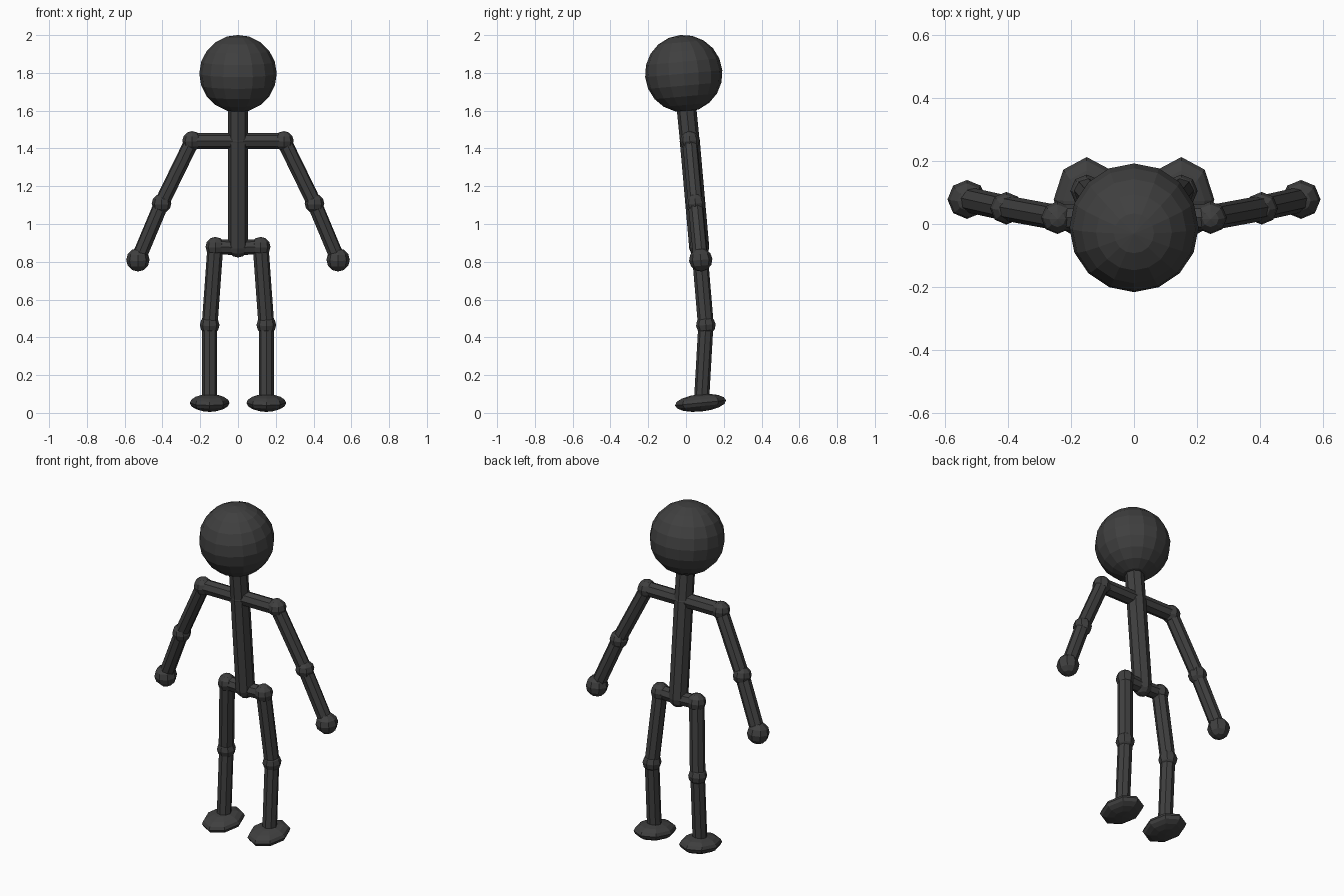
import bpy
from mathutils import Vector

cube = bpy.data.objects.get("Cube")
if cube:
    bpy.data.objects.remove(cube, do_unlink=True)

charcoal = bpy.data.materials.new("charcoal")
charcoal.use_nodes = True
COLOR = (0.05, 0.05, 0.05, 1)
charcoal.diffuse_color = COLOR
charcoal.node_tree.nodes["Principled BSDF"].inputs["Base Color"].default_value = COLOR

LEAN = 0.09  # the whole figure tips slightly forward


def finish(name):
    obj = bpy.context.object
    obj.name = name
    obj.data.materials.append(charcoal)
    return obj


def ball(name, centre, radius, segments=8, rings=6, scale=(1, 1, 1), tilt=LEAN):
    bpy.ops.mesh.primitive_uv_sphere_add(segments=segments, ring_count=rings,
                                         radius=radius, location=centre,
                                         rotation=(tilt, 0, 0))
    obj = finish(name)
    obj.scale = scale
    return obj


def rod(name, start, end, radius, sides=8):
    a, b = Vector(start), Vector(end)
    bpy.ops.mesh.primitive_cylinder_add(vertices=sides, radius=radius,
                                        depth=(b - a).length, location=(a + b) / 2)
    obj = finish(name)
    obj.rotation_euler = (b - a).to_track_quat("Z", "Y").to_euler()
    return obj


# Head and spine
pelvis = (0, 0.07, 0.875)
chest = (0, 0.02, 1.44)
head = (0, -0.012, 1.796)
ball("head", head, 0.205, 16, 10)
rod("neck", chest, (0, 0, 1.64), 0.052)
rod("torso", pelvis, chest, 0.053)
ball("chest_joint", chest, 0.054)
ball("pelvis_joint", pelvis, 0.053)

# Limbs, mirrored left and right
for side, s in (("left", 1), ("right", -1)):
    shoulder = (0.243 * s, 0.02, 1.44)
    elbow = (0.405 * s, 0.05, 1.108)
    hand = (0.53 * s, 0.078, 0.81)
    hip = (0.12 * s, 0.07, 0.88)
    knee = (0.15 * s, 0.105, 0.465)
    ankle = (0.15 * s, 0.082, 0.06)

    rod(side + "_collar", chest, shoulder, 0.042)
    rod(side + "_upper_arm", shoulder, elbow, 0.04)
    rod(side + "_forearm", elbow, hand, 0.04)
    rod(side + "_pelvis_bar", pelvis, hip, 0.04)
    rod(side + "_thigh", hip, knee, 0.042)
    rod(side + "_shin", knee, ankle, 0.04)

    for part, point in (("shoulder", shoulder), ("elbow", elbow),
                        ("hip", hip), ("knee", knee)):
        ball(side + "_" + part, point, 0.052)
    ball(side + "_hand", hand, 0.062)
    # Flattened foot
    ball(side + "_foot", (0.15 * s, 0.077, 0.053), 0.1, 8, 8, (1.05, 1.36, 0.46), 0.1)
